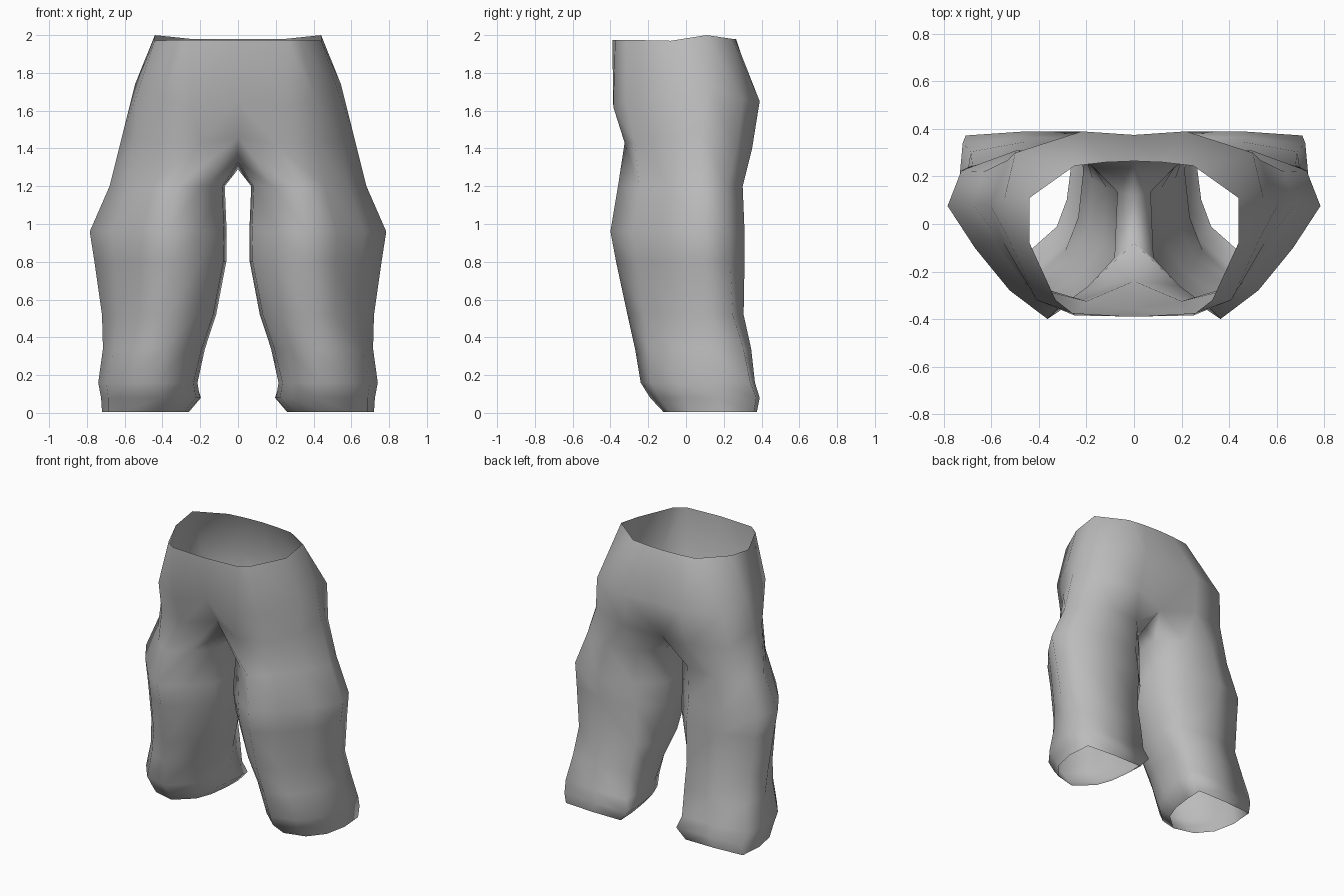
import bpy, bmesh

cloth = bpy.data.materials.new("grey_cloth")
cloth.diffuse_color = (0.5, 0.5, 0.5, 1)

# Half rings of the seat, front centre round to back centre
waist = [(0, -.39, 1.975), (.26, -.375, 1.975), (.33, -.32, 1.975), (.44, -.08, 1.97),
         (.44, .11, 2.0), (.25, .245, 1.98), (.12, .26, 1.98), (0, .265, 1.98)]
hips = [(0, -.36, 1.66), (.25, -.385, 1.62), (.41, -.32, 1.66), (.53, -.06, 1.70),
        (.545, .11, 1.74), (.50, .30, 1.66), (.22, .39, 1.65), (0, .375, 1.65)]
# Full crotch ring: outer arc, then the seam underneath on the centre line
crotch = [(0, -.24, 1.46), (.20, -.325, 1.43), (.42, -.27, 1.43), (.55, -.08, 1.45),
          (.605, .08, 1.50), (.53, .27, 1.42), (.25, .35, 1.40), (0, .27, 1.36),
          (0, .12, 1.29), (0, -.08, 1.33)]

# Leg cross sections in a unit box: pointed knee shape and square-backed cuff shape
knee = [(.2, .15), (.42, 0), (.64, .17), (.84, .42), (1, .67),
        (.92, .88), (.6, 1), (.22, .96), (0, .75), (.02, .33)]
cuff = [(.16, .22), (.42, 0), (.74, .08), (.93, .3), (1, .62),
        (.97, .97), (.5, 1), (.02, 1), (.03, .75), (.07, .45)]
# z, inner x, outer x, front y, back y, blend from knee to cuff
leg_rings = [(1.20, .07, .68, -.36, .30, 0), (.96, .06, .785, -.40, .31, 0),
             (.80, .06, .76, -.37, .31, .1), (.52, .11, .72, -.31, .305, .3),
             (.34, .165, .715, -.27, .345, .6), (.16, .20, .74, -.24, .365, .9),
             (.08, .185, .725, -.19, .39, 1), (.005, .25, .72, -.12, .375, 1)]


def leg_ring(z, x0, x1, y0, y1, t):
    pts = []
    for (a, b), (c, d) in zip(knee, cuff):
        pts.append((x0 + (x1 - x0) * (a + (c - a) * t),
                    y0 + (y1 - y0) * (b + (d - b) * t), z))
    return pts


bm = bmesh.new()
rings = [[bm.verts.new(p) for p in ring]
         for ring in [waist, hips, crotch] + [leg_ring(*r) for r in leg_rings]]

# Loft the open seat rings, then the closed leg rings
for i, (upper, lower) in enumerate(zip(rings, rings[1:])):
    count = 7 if i < 2 else 10
    for k in range(count):
        n = (k + 1) % 10
        bm.faces.new((upper[k], lower[k], lower[n], upper[n]))
for f in bm.faces:
    f.smooth = True

mesh = bpy.data.meshes.new("trousers")
bm.to_mesh(mesh)
bm.free()
trousers = bpy.data.objects.new("trousers", mesh)
bpy.context.collection.objects.link(trousers)
mesh.materials.append(cloth)

# Other leg
mirror = trousers.modifiers.new("mirror", 'MIRROR')
mirror.use_clip = True
mirror.merge_threshold = 0.002
